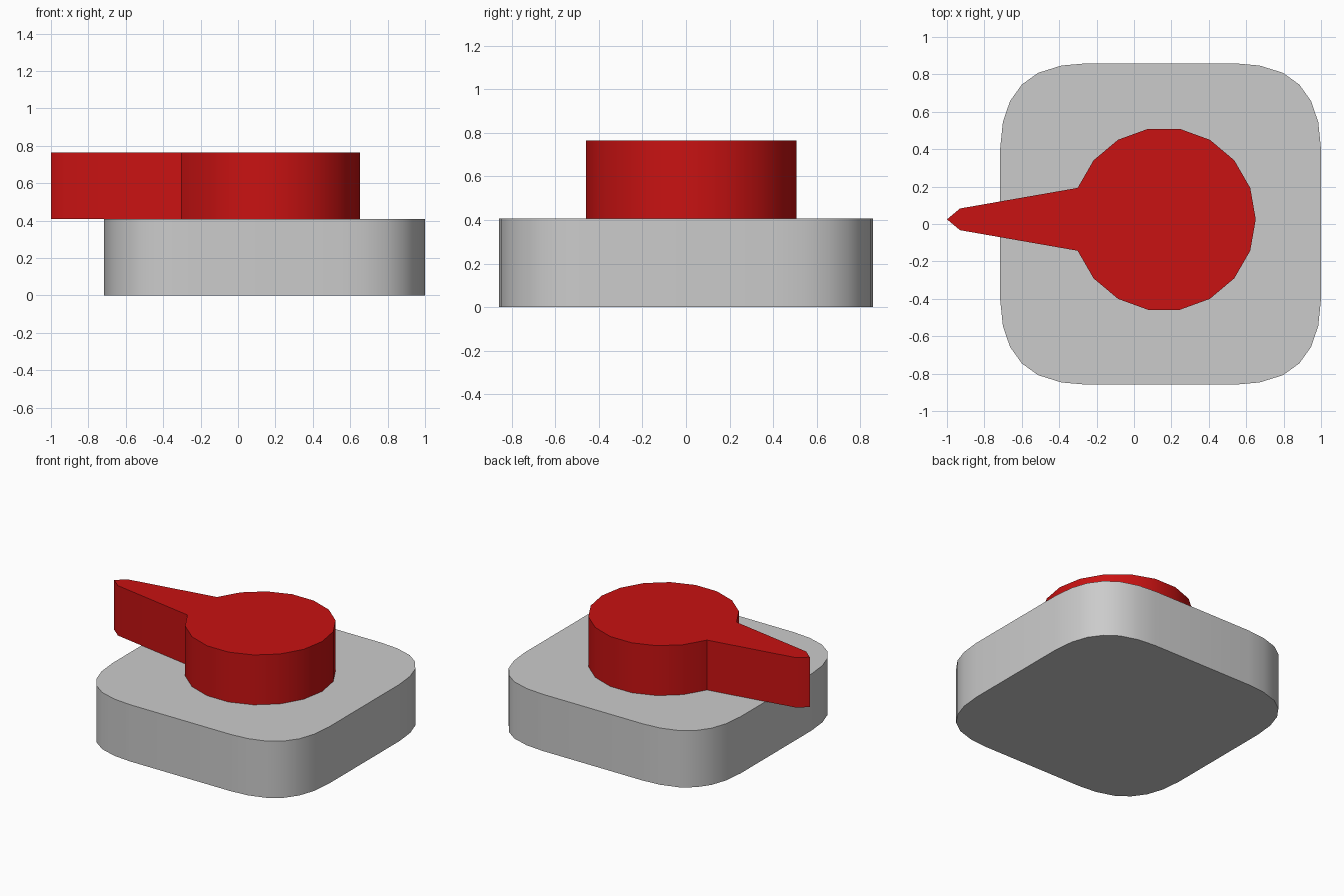
import bpy, bmesh
from math import cos, sin, radians

if "Cube" in bpy.data.objects:
    bpy.data.objects.remove(bpy.data.objects["Cube"])


def prism(name, outline, z0, z1, colour=None):
    """Extrude a counter-clockwise outline from z0 to z1."""
    bm = bmesh.new()
    face = bm.faces.new([bm.verts.new((x, y, z0)) for x, y in outline])
    ext = bmesh.ops.extrude_face_region(bm, geom=[face], use_keep_orig=True)
    verts = [g for g in ext["geom"] if isinstance(g, bmesh.types.BMVert)]
    bmesh.ops.translate(bm, verts=verts, vec=(0, 0, z1 - z0))
    bmesh.ops.recalc_face_normals(bm, faces=bm.faces)
    mesh = bpy.data.meshes.new(name)
    bm.to_mesh(mesh)
    bm.free()
    obj = bpy.data.objects.new(name, mesh)
    bpy.context.collection.objects.link(obj)
    if colour:
        mat = bpy.data.materials.new(name + "_paint")
        mat.diffuse_color = colour
        mat.use_nodes = True
        mat.node_tree.nodes["Principled BSDF"].inputs["Base Color"].default_value = mat.diffuse_color
        mesh.materials.append(mat)
    bpy.ops.object.select_all(action='DESELECT')
    obj.select_set(True)
    bpy.context.view_layer.objects.active = obj
    bpy.ops.object.shade_smooth_by_angle(angle=radians(35))
    return obj


# Base: rounded square, one corner mirrored into all four
corner = [(0.858, 0.40), (0.843, 0.545), (0.805, 0.657), (0.742, 0.745),
          (0.655, 0.808), (0.53, 0.847), (0.396, 0.859)]
half = corner + [(-x, y) for x, y in reversed(corner)]
outline = half + [(x, -y) for x, y in reversed(half)]
prism("base", [(x + 0.142, y) for x, y in outline], 0, 0.407)

# Knob: 18-sided disc whose left side runs out into a pointer
cx, cy, r = 0.16, 0.025, 0.491
disc = [(cx + r * cos(radians(a)), cy + r * sin(radians(a)))
        for a in range(-160, 161, 20)]
pointer = [(-0.93, cy + 0.058), (-1.0, cy), (-0.93, cy - 0.058)]
prism("pointer_knob", disc + pointer, 0.407, 0.765, (0.58, 0.006, 0.006, 1))
